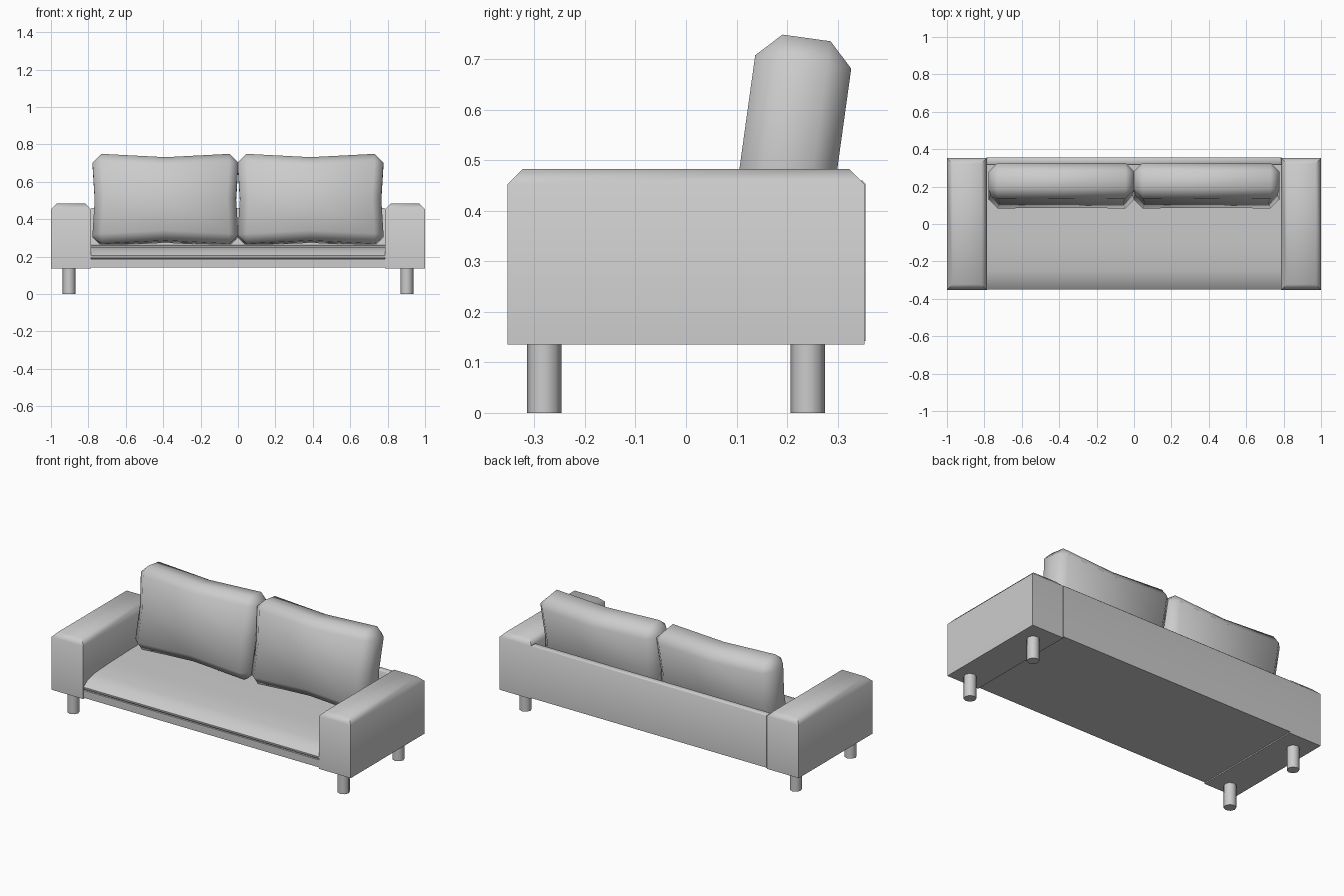
import bpy, bmesh, math
from mathutils import Matrix, Vector

if "Cube" in bpy.data.objects:
    bpy.data.objects.remove(bpy.data.objects["Cube"])


def finish(name, bm, angle=50):
    bmesh.ops.recalc_face_normals(bm, faces=bm.faces)
    mesh = bpy.data.meshes.new(name)
    bm.to_mesh(mesh)
    bm.free()
    ob = bpy.data.objects.new(name, mesh)
    bpy.context.collection.objects.link(ob)
    bpy.ops.object.select_all(action='DESELECT')
    ob.select_set(True)
    bpy.context.view_layer.objects.active = ob
    bpy.ops.object.shade_smooth_by_angle(angle=math.radians(angle))
    return ob


def box(lo, hi):
    lo, hi = Vector(lo), Vector(hi)
    bm = bmesh.new()
    bmesh.ops.create_cube(bm, size=1, matrix=Matrix.Translation((lo + hi) / 2)
                          @ Matrix.Diagonal((*(hi - lo), 1)))
    return bm


def bevel_top(bm, width):
    top = max(v.co.z for v in bm.verts)
    edges = [e for e in bm.edges if all(v.co.z > top - 1e-4 for v in e.verts)]
    bmesh.ops.bevel(bm, geom=edges, offset=width, segments=1, affect='EDGES')


def back_cushion(name, x):
    w, d, h = 0.78, 0.192, 0.485
    bm = box((-w / 2, -d / 2, 0), (w / 2, d / 2, h))
    # chamfer every edge of the block
    bmesh.ops.bevel(bm, geom=bm.edges[:], offset=0.048, segments=1, affect='EDGES')
    # split through the middle and pinch the rim inwards
    for co, no in (((0, 0, 0), (1, 0, 0)), ((0, 0, h / 2), (0, 0, 1))):
        bmesh.ops.bisect_plane(bm, geom=bm.verts[:] + bm.edges[:] + bm.faces[:],
                               plane_co=co, plane_no=no)
    for v in bm.verts:
        if abs(v.co.x) < 1e-4 and abs(v.co.z - h / 2) > 0.1:
            v.co.z -= math.copysign(0.018, v.co.z - h / 2)
        if abs(v.co.z - h / 2) < 1e-4 and abs(v.co.x) > 0.1:
            v.co.x -= math.copysign(0.012, v.co.x)
    # lean back on the seat
    bm.transform(Matrix.Translation((x, 0.172, 0.262))
                 @ Matrix.Rotation(math.radians(-7.9), 4, 'X'))
    finish(name, bm)


for side, s in (("left", -1), ("right", 1)):
    # armrest
    x0, x1 = sorted((s * 0.787, s))
    bm = box((x0, -0.353, 0.135), (x1, 0.353, 0.483))
    bevel_top(bm, 0.03)
    finish(side + "_armrest", bm)
    # legs
    for end, y in (("front", -0.281), ("back", 0.241)):
        bm = bmesh.new()
        bmesh.ops.create_cone(bm, cap_ends=True, segments=8, radius1=0.034,
                              radius2=0.034, depth=0.14,
                              matrix=Matrix.Translation((s * 0.903, y, 0.07)))
        finish(f"{end}_{side}_leg", bm)
    back_cushion(side + "_back_cushion", s * 0.388)

# base frame
finish("base_frame", box((-0.788, -0.35, 0.142), (0.788, 0.35, 0.187)))

# back panel
bm = box((-0.788, 0.315, 0.142), (0.788, 0.355, 0.46))
bevel_top(bm, 0.006)
finish("back_panel", bm)

# seat cushion: side profile swept across the width
profile = [(-0.34, 0.187), (-0.35, 0.197), (-0.35, 0.206), (-0.315, 0.232),
           (-0.25, 0.25), (-0.1, 0.258), (0.1, 0.263), (0.315, 0.265), (0.315, 0.187)]
bm = bmesh.new()
face = bm.faces.new([bm.verts.new((-0.787, y, z)) for y, z in profile])
ext = bmesh.ops.extrude_face_region(bm, geom=[face], use_keep_orig=True)
bmesh.ops.translate(bm, vec=(1.574, 0, 0),
                    verts=[g for g in ext["geom"] if isinstance(g, bmesh.types.BMVert)])
finish("seat_cushion", bm)
